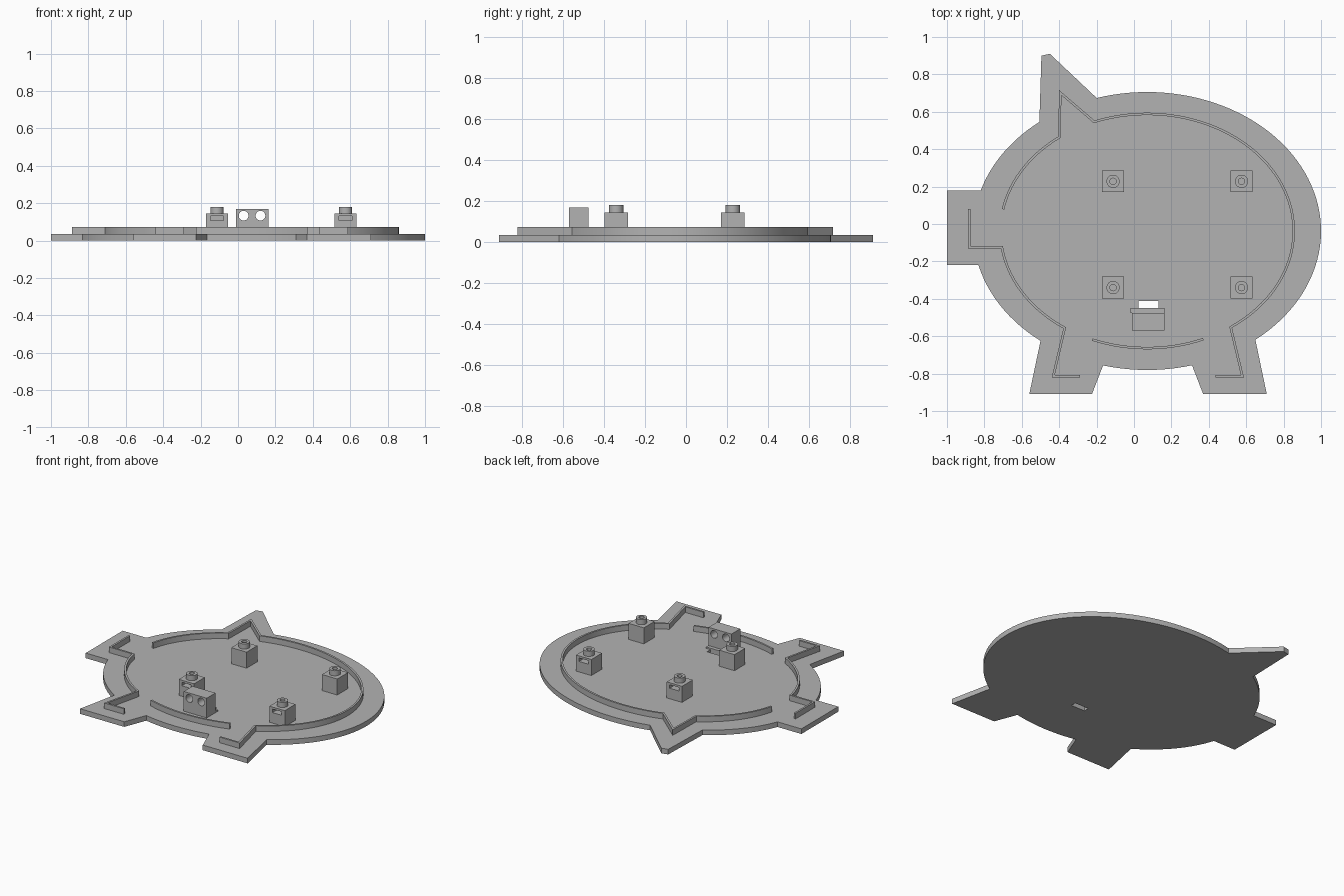
import bpy, bmesh
from math import sin, cos, atan2, tau, pi, radians
from mathutils import Matrix, Vector

if "Cube" in bpy.data.objects:
    bpy.data.objects.remove(bpy.data.objects["Cube"])

FLOOR, RIM_TOP = 0.035, 0.073
CX, CY = 0.07, -0.0375
BODY, RIM = (0.93, 0.743), (0.784, 0.626)

grey = bpy.data.materials.new("plain grey")
grey.use_nodes = True
grey.diffuse_color = (0.45, 0.45, 0.45, 1)
grey.node_tree.nodes["Principled BSDF"].inputs["Base Color"].default_value = (0.45, 0.45, 0.45, 1)


def finish(name, bm):
    bmesh.ops.recalc_face_normals(bm, faces=bm.faces)
    mesh = bpy.data.meshes.new(name)
    bm.to_mesh(mesh)
    bm.free()
    mesh.materials.append(grey)
    ob = bpy.data.objects.new(name, mesh)
    bpy.context.collection.objects.link(ob)
    return ob


def select(ob):
    bpy.ops.object.select_all(action='DESELECT')
    ob.select_set(True)
    bpy.context.view_layer.objects.active = ob


def smooth(ob):
    select(ob)
    bpy.ops.object.shade_smooth_by_angle(angle=radians(25))


def prism(name, outline, z0, z1):
    bm = bmesh.new()
    face = bm.faces.new([bm.verts.new((x, y, z0)) for x, y in outline])
    side = bmesh.ops.extrude_face_region(bm, geom=[face])["geom"]
    verts = [g for g in side if isinstance(g, bmesh.types.BMVert)]
    bmesh.ops.translate(bm, verts=verts, vec=(0, 0, z1 - z0))
    return finish(name, bm)


def box(name, x0, x1, y0, y1, z0, z1):
    return prism(name, [(x0, y0), (x1, y0), (x1, y1), (x0, y1)], z0, z1)


def cylinder(name, centre, radius, length, along_y=False):
    bm = bmesh.new()
    mat = Matrix.Translation(centre)
    if along_y:
        mat = mat @ Matrix.Rotation(pi / 2, 4, 'X')
    bmesh.ops.create_cone(bm, cap_ends=True, segments=32, radius1=radius,
                          radius2=radius, depth=length, matrix=mat)
    return finish(name, bm)


def combine(ob, other, operation):
    mod = ob.modifiers.new("combine", 'BOOLEAN')
    mod.operation, mod.object, mod.solver = operation, other, 'EXACT'
    select(ob)
    bpy.ops.object.modifier_apply(modifier=mod.name)
    bpy.data.objects.remove(other)


def arc(radii, start, end):
    """Counter-clockwise part of an ellipse between the directions of two points."""
    a, b = radii
    t0, t1 = [atan2((y - CY) / b, (x - CX) / a) for x, y in (start, end)]
    if t1 < t0:
        t1 += tau
    n = max(8, int((t1 - t0) / tau * 128))
    return [(CX + a * cos(t0 + (t1 - t0) * i / n), CY + b * sin(t0 + (t1 - t0) * i / n))
            for i in range(n + 1)]


def wall(name, path, width):
    """Upright strip of even width with mitred corners."""
    pts = [Vector(p) for p in path]
    left, right = [], []
    for i, p in enumerate(pts):
        d0 = (p - pts[i - 1]).normalized() if i else (pts[1] - p).normalized()
        d1 = (pts[i + 1] - p).normalized() if i < len(pts) - 1 else d0
        n0, n1 = Vector((-d0.y, d0.x)), Vector((-d1.y, d1.x))
        mitre = (n0 + n1).normalized()
        off = mitre * (width / 2 / max(mitre.dot(n0), 0.4))
        left.append(p + off)
        right.append(p - off)
    smooth(prism(name, left + right[::-1], FLOOR - 0.005, RIM_TOP))


# Base plate: oval body with ear, snout and two feet
outline = (arc(BODY, (0.65, -0.62), (-0.2, 0.675))
           + [(-0.45, 0.91), (-0.495, 0.9)]
           + arc(BODY, (-0.51, 0.55), (-0.82, 0.18))
           + [(-1, 0.18), (-1, -0.22)]
           + arc(BODY, (-0.835, -0.22), (-0.5, -0.625))
           + [(-0.56, -0.91), (-0.225, -0.91)]
           + arc(BODY, (-0.165, -0.755), (0.31, -0.755))
           + [(0.37, -0.91), (0.71, -0.91)])
plate = prism("base_plate", outline, 0, FLOOR)
combine(plate, box("cable_slot", 0.025, 0.13, -0.45, -0.413, -0.1, 0.1), 'DIFFERENCE')
smooth(plate)

# Raised rim: three strips with gaps at snout and feet
wall("rim_main", [(0.435, -0.815), (0.58, -0.815)]
     + arc(RIM, (0.515, -0.55), (-0.215, 0.55))
     + [(-0.394, 0.702)] + arc(RIM, (-0.4, 0.465), (-0.71, 0.08)), 0.013)
wall("rim_front", [(-0.88, 0.08), (-0.88, -0.125)]
     + arc(RIM, (-0.71, -0.125), (-0.37, -0.555))
     + [(-0.432, -0.815), (-0.29, -0.815)], 0.013)
wall("rim_belly", arc(RIM, (-0.225, -0.62), (0.37, -0.615)), 0.013)

# Four mounting posts with a screw hole and a nut slot facing outwards
for side, x in (("right", -0.112), ("left", 0.575)):
    for end, y, s in (("front", -0.34, -1), ("back", 0.228, 1)):
        h = 0.058
        post = box(f"post_{end}_{side}", x - h, x + h, y - h, y + h, FLOOR - 0.005, 0.145)
        combine(post, cylinder("collar", (x, y, 0.15), 0.035, 0.06), 'UNION')
        combine(post, cylinder("screw_hole", (x, y, 0.15), 0.017, 0.16), 'DIFFERENCE')
        y0, y1 = sorted((y - s * 0.035, y + s * 0.1))
        combine(post, box("nut_slot", x - 0.035, x + 0.035, y0, y1, 0.107, 0.131), 'DIFFERENCE')
        smooth(post)

# Cable block with two through holes, and its low foot
block = box("cable_block", -0.012, 0.162, -0.57, -0.475, FLOOR - 0.005, 0.17)
for x in (0.03, 0.12):
    combine(block, cylinder("cable_hole", (x, -0.52, 0.133), 0.026, 0.3, True), 'DIFFERENCE')
smooth(block)
box("cable_block_foot", -0.018, 0.162, -0.475, -0.45, FLOOR - 0.005, 0.045)
